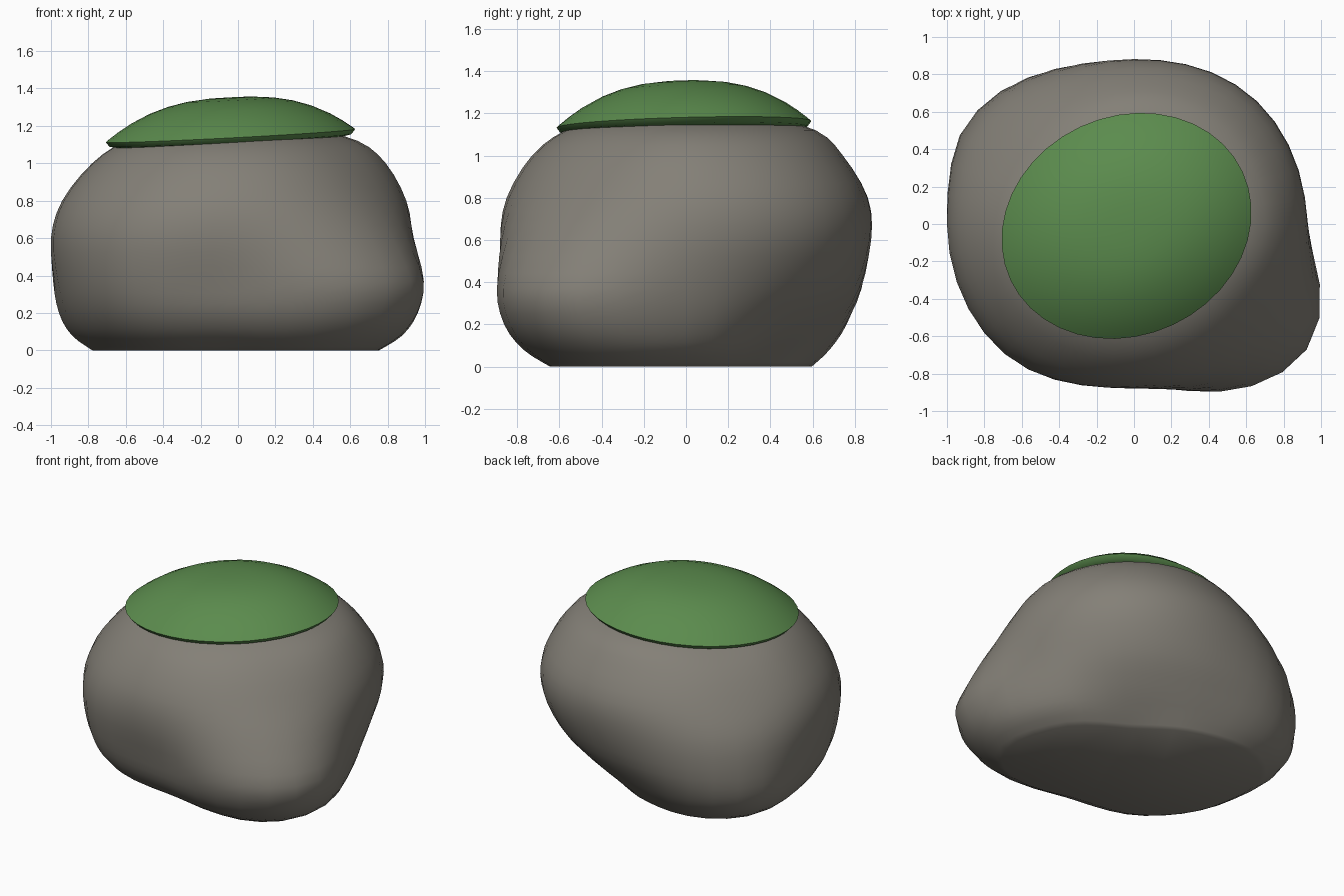
import bpy, bmesh
from math import sin, cos, pi, radians

cube = bpy.data.objects.get("Cube")
if cube:
    bpy.data.objects.remove(cube, do_unlink=True)


def material(name, color):
    mat = bpy.data.materials.new(name)
    mat.use_nodes = True
    mat.diffuse_color = color
    bsdf = next(n for n in mat.node_tree.nodes if n.type == 'BSDF_PRINCIPLED')
    bsdf.inputs["Base Color"].default_value = color
    bsdf.inputs["Roughness"].default_value = 0.9
    return mat


def spline(a, b, c, d, t):
    """Smooth curve from b to c, with a and d as neighbours."""
    return b + 0.5 * t * (c - a + t * (2*a - 5*b + 4*c - d + t * (3*(b - c) + d - a)))


def sample(values, u, closed=False):
    """Read a list of values at the fractional position u."""
    count = len(values)
    i = int(u)
    picks = [(i + k) % count if closed else min(max(i + k, 0), count - 1)
             for k in (-1, 0, 1, 2)]
    return spline(*(values[p] for p in picks), u - i)


def loft(name, rings, top, mat):
    """Skin rings from bottom to top, with a flat base and a closed top."""
    bm = bmesh.new()
    loops = [[bm.verts.new(p) for p in ring] for ring in rings]
    n = len(loops[0])
    for low, high in zip(loops, loops[1:]):
        for i in range(n):
            j = (i + 1) % n
            bm.faces.new((low[i], low[j], high[j], high[i]))
    tip = bm.verts.new(top)
    for i in range(n):
        bm.faces.new((loops[-1][i], loops[-1][(i + 1) % n], tip))
    bm.faces.new(list(reversed(loops[0])))
    bmesh.ops.recalc_face_normals(bm, faces=bm.faces)
    mesh = bpy.data.meshes.new(name)
    bm.to_mesh(mesh)
    bm.free()
    mesh.materials.append(mat)
    obj = bpy.data.objects.new(name, mesh)
    bpy.context.collection.objects.link(obj)
    bpy.ops.object.select_all(action='DESELECT')
    obj.select_set(True)
    bpy.context.view_layer.objects.active = obj
    bpy.ops.object.shade_smooth_by_angle(angle=radians(60))


stone = material("warm grey stone", (0.23, 0.215, 0.185, 1))
green = material("moss green", (0.105, 0.26, 0.075, 1))

# Boulder: a bearing in degrees and a side profile for each direction
heights = [0, .08, .2, .37, .6, .8, 1, 1.12, 1.2]
profiles = [
    (0, [.68, .8, .87, .91, .93, .9, .79, .64, .36]),       # left
    (46, [.45, .55, .68, .82, .92, .91, .79, .64, .36]),    # back left, undercut
    (95, [.55, .63, .73, .83, .88, .86, .74, .61, .34]),    # back
    (147, [.82, .94, 1.02, 1.04, 1, .89, .73, .55, .32]),   # back right foot
    (180, [.76, .87, .94, .98, 1, .94, .78, .6, .35]),      # right
    (225, [.66, .8, .9, .96, .98, .92, .77, .6, .35]),      # front right
    (270, [.58, .72, .81, .85, .88, .85, .73, .57, .33]),   # front
    (323, [.85, .99, 1.1, 1.14, 1.02, .88, .73, .58, .34]),  # front left foot
]
bearings = [p[0] for p in profiles] + [360]
SIDES, STEPS = 40, 3
rings = []
for k in range((len(heights) - 1) * STEPS + 1):
    u = k / STEPS
    radii = [sample(p[1], u) for p in profiles]
    z = max(0, sample(heights, u))
    ring = []
    for s in range(SIDES):
        angle = 360 * s / SIDES
        i = max(n for n, b in enumerate(bearings) if b <= angle)
        part = (angle - bearings[i]) / (bearings[i + 1] - bearings[i])
        r = sample(radii, i + part, closed=True)
        ring.append((r * cos(radians(angle)), r * sin(radians(angle)), z))
    rings.append(ring)
loft("boulder", rings, (0, 0, 1.23), stone)

# Moss cap: a tilted oval dome with a thin tucked-under rim
LONG, SHORT, TURN = .685, .585, radians(25)


def moss_point(t, lift, angle):
    u, v = LONG * t * cos(angle), SHORT * t * sin(angle)
    x = u * cos(TURN) - v * sin(TURN) - .04
    y = u * sin(TURN) + v * cos(TURN) - .01
    return x, y, 1.15 + .05 * x + .02 * y + lift


def dome(t):
    return .205 * (1 - t ** 2.6)


edge = [(.7, -.03), (.9, -.035), (.97, -.025), (1, 0)]
crown = [(t, dome(t)) for t in (.97, .9, .8, .65, .5, .35, .18)]
rings = [[moss_point(t, lift, 2 * pi * s / SIDES) for s in range(SIDES)]
         for t, lift in edge + crown]
loft("moss_cap", rings, moss_point(0, dome(0), 0), green)
